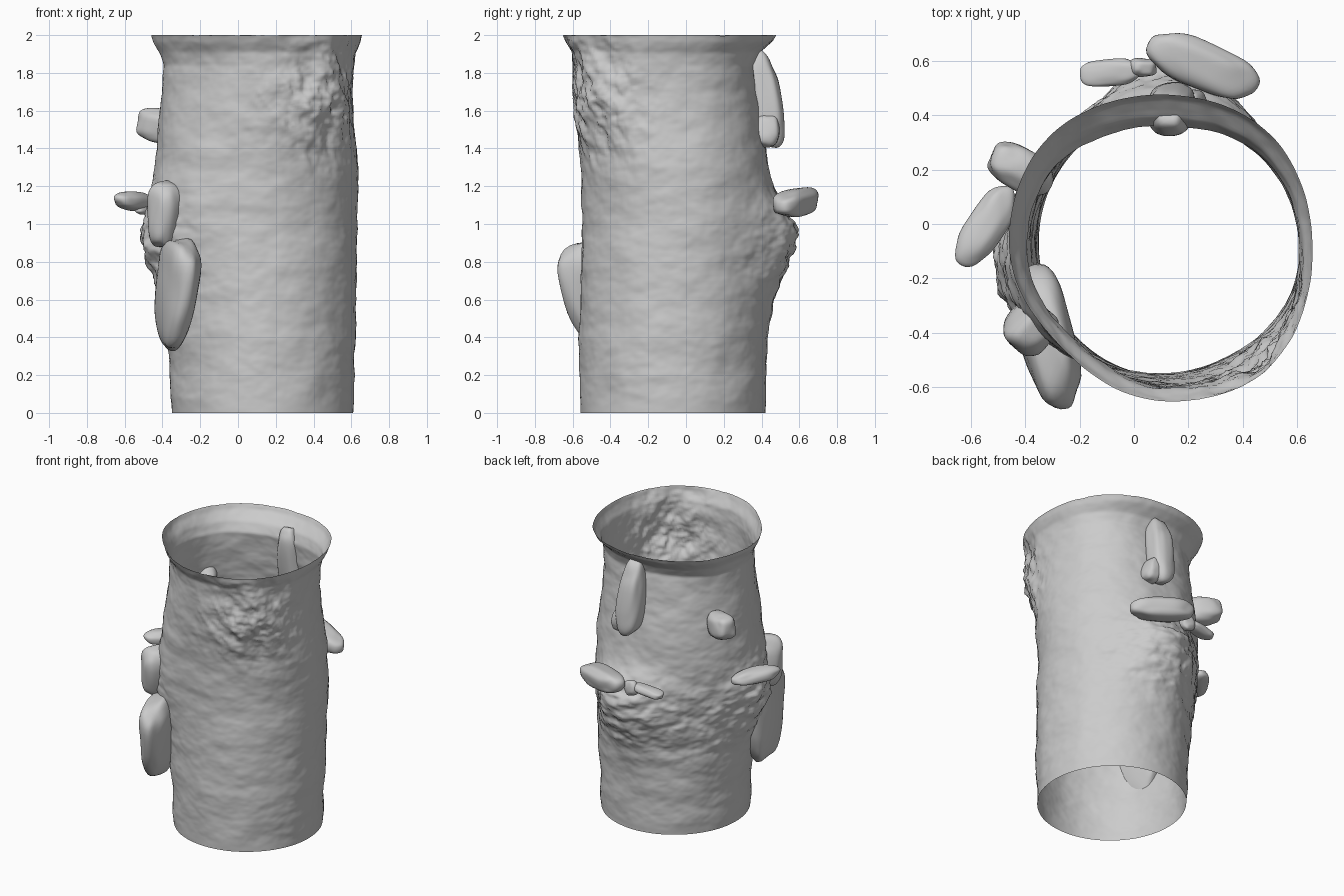
import bpy, bmesh
from math import cos, sin, radians, exp
from mathutils import Vector, Euler, noise

if "Cube" in bpy.data.objects:
    bpy.data.objects.remove(bpy.data.objects["Cube"])


def finish(bm, name):
    bmesh.ops.recalc_face_normals(bm, faces=bm.faces)
    mesh = bpy.data.meshes.new(name)
    bm.to_mesh(mesh)
    bm.free()
    for p in mesh.polygons:
        p.use_smooth = True
    obj = bpy.data.objects.new(name, mesh)
    bpy.context.collection.objects.link(obj)
    return obj


# trunk outline: height, left x, right x, front y, back y
PROFILE = [
    (0.00, -0.35, 0.61, -0.56, 0.42), (0.40, -0.37, 0.625, -0.565, 0.43),
    (0.80, -0.40, 0.63, -0.555, 0.46), (1.05, -0.42, 0.63, -0.545, 0.47),
    (1.30, -0.435, 0.635, -0.55, 0.44), (1.50, -0.425, 0.615, -0.57, 0.41),
    (1.70, -0.405, 0.60, -0.59, 0.375), (1.84, -0.395, 0.605, -0.59, 0.36),
    (1.91, -0.42, 0.615, -0.60, 0.39), (1.965, -0.45, 0.64, -0.635, 0.45),
    (2.00, -0.46, 0.65, -0.65, 0.47),
]


def outline(z):
    for a, b in zip(PROFILE, PROFILE[1:]):
        if z <= b[0] + 1e-6:
            t = (z - a[0]) / (b[0] - a[0])
            return [p + (q - p) * t for p, q in zip(a[1:], b[1:])]
    return PROFILE[-1][1:]


def bump(angle, z, a0, z0, wa, low, high):
    d = (angle - a0 + 180) % 360 - 180
    h = (z - z0) / (low if z < z0 else high)
    return exp(-(d / wa) ** 2 - h * h)


def trunk_point(angle, z):
    l, r, f, b = outline(z)
    c, s = cos(radians(angle)), sin(radians(angle))
    out = Vector((c, s, 0))
    p = Vector(((l + r) / 2 + (r - l) / 2 * c, (f + b) / 2 + (b - f) / 2 * s, z))
    back = bump(angle, z, 86, 0.95, 27, 0.28, 0.18)
    left = bump(angle, z, 194, 0.93, 28, 0.28, 0.24)
    scar = bump(angle, z, -50, 1.66, 32, 0.30, 0.30)
    rough = min(1, bump(angle, z, 135, 0.85, 75, 0.35, 0.3) * 0.5 + back + left)
    # gentle skin, knobbly swellings and steep folds under the rim
    fine = noise.fractal(Vector((p.x * 4, p.y * 4, z * 6)), 0.9, 2.0, 4)
    knob = noise.fractal(Vector((p.x * 9, p.y * 9, z * 12)), 0.7, 2.1, 3)
    fold = noise.fractal(Vector((p.x * 8 + z * 3, p.y * 8, z * 4)), 0.7, 2.2, 4)
    edge = min(1, 0.3 + (2 - z) / 0.05) * min(1, 0.15 + z / 0.1)
    d = 0.12 * back + 0.11 * left + 0.035 * scar
    # the upper part is out of round, and the left front swells at mid height
    for a0, amount in ((45, 0.025), (225, -0.045), (135, 0.02), (-45, 0.025)):
        d += amount * bump(angle, z, a0, 1.9, 30, 0.35, 9)
    d += 0.04 * bump(angle, z, 228, 1.15, 25, 0.3, 0.3)
    d += edge * (0.008 * fine + 0.022 * rough * knob + 0.045 * scar * fold)
    p.z = min(p.z + 0.06 * knob * max(0, z - 1.9), 2.0)
    return p + out * d


# trunk: open thin tube
bm = bmesh.new()
N, M = 240, 190
rings = []
for j in range(M + 1):
    rings.append([bm.verts.new(trunk_point(360 * i / N, 2 * j / M)) for i in range(N)])
for lo, hi in zip(rings, rings[1:]):
    for i in range(N):
        k = (i + 1) % N
        bm.faces.new((lo[i], lo[k], hi[k], hi[i]))
finish(bm, "hollow_trunk")


def rock(name, loc, half, rot=(0, 0, 0), widen=0, shear=(0, 0), square=0.75, lump=0.12):
    """Boxy pebble; widen spreads its top, shear leans x and y with z."""
    bm = bmesh.new()
    bmesh.ops.create_icosphere(bm, subdivisions=4, radius=1)
    turn = Euler([radians(a) for a in rot]).to_matrix()
    seed = Vector(loc) * 7
    for v in bm.verts:
        n = v.co.copy()
        q = Vector([abs(c) ** square * (1 if c > 0 else -1) for c in n])
        q *= 1 + lump * noise.noise(n * 1.4 + seed)
        w = 1 + widen * q.z
        q = Vector((q.x * half[0] * w, q.y * half[1] * w, q.z * half[2]))
        q.x += shear[0] * q.z
        q.y += shear[1] * q.z
        v.co = turn @ q + Vector(loc)
    finish(bm, name)


# large slab at front left, running along and through the wall, wide at the top
rock("front_slab", (-0.325, -0.41, 0.63), (0.095, 0.25, 0.30), (0, 0, 12),
     widen=0.2, shear=(0.06, -0.12), square=0.8)
# knob above it
rock("front_knob", (-0.385, -0.38, 1.05), (0.085, 0.095, 0.18), (0, 8, -40), widen=0.1)
# flat bracket on the left
rock("left_bracket", (-0.545, -0.01, 1.12), (0.165, 0.07, 0.05), (0, 4, 58), square=0.85)
rock("left_chip", (-0.49, 0.01, 1.08), (0.07, 0.03, 0.03), (0, 0, 50))
# pebble high on the back left
rock("left_pebble", (-0.415, 0.20, 1.52), (0.125, 0.08, 0.09), (0, 8, -30))
# wide bracket on the back, with smaller chips beside it
rock("back_bracket", (0.255, 0.58, 1.115), (0.21, 0.088, 0.07), (0, 6, -23))
rock("back_chip_large", (-0.09, 0.555, 1.10), (0.11, 0.05, 0.03), (0, -8, 5))
rock("back_chip_small", (0.03, 0.575, 1.10), (0.05, 0.035, 0.05), (0, 20, 0))
# long upright stone on the back, piercing the wall
rock("back_stone", (0.135, 0.42, 1.66), (0.085, 0.085, 0.26),
     widen=-0.08, shear=(-0.04, -0.13))
rock("back_stone_small", (0.21, 0.425, 1.49), (0.055, 0.07, 0.085), (0, -12, 0))
